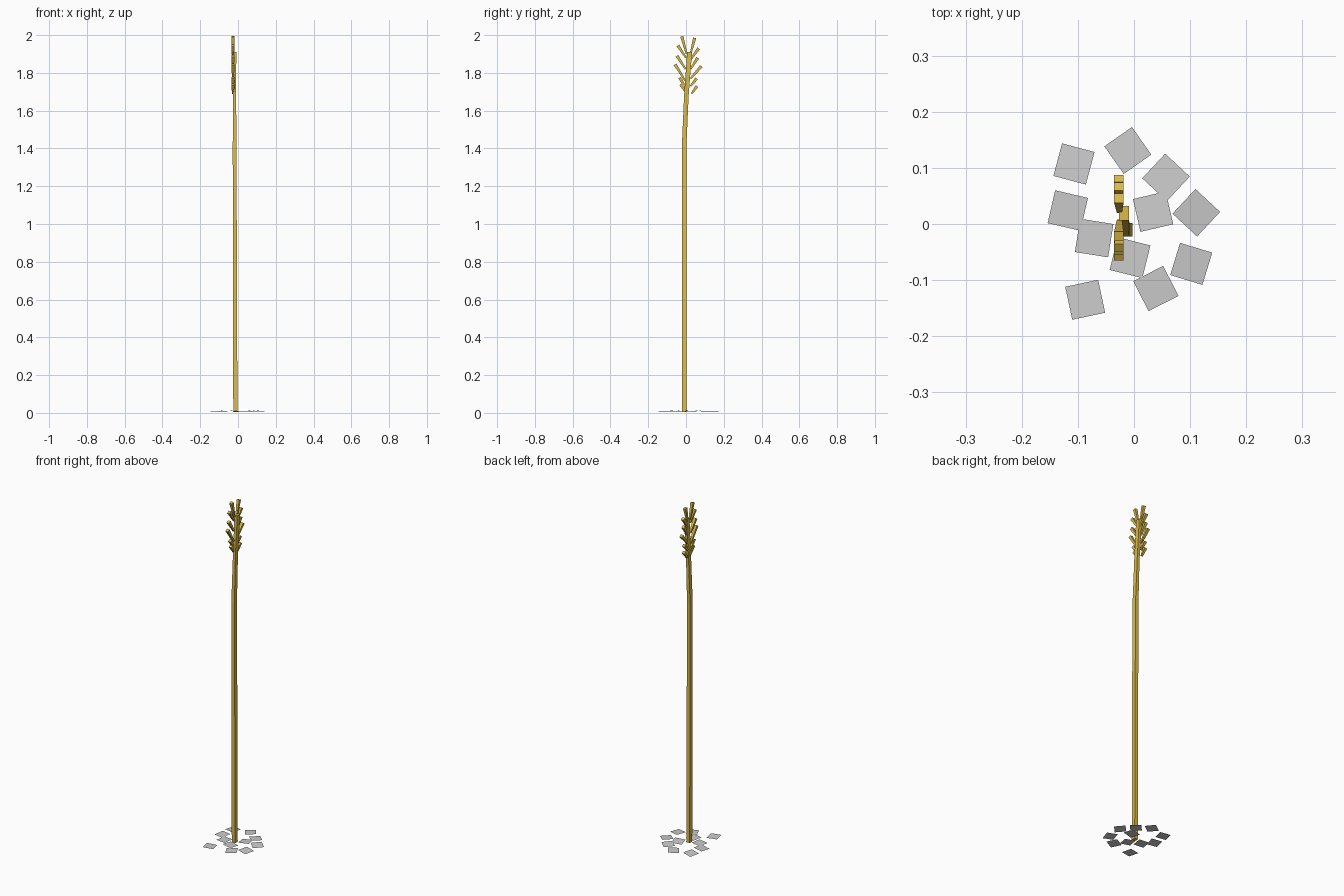
import bpy, random
from math import radians
from mathutils import Vector, Matrix

if "Cube" in bpy.data.objects:
    bpy.data.objects.remove(bpy.data.objects["Cube"])

random.seed(4)
straw = bpy.data.materials.new("straw")
straw.diffuse_color = (0.72, 0.5, 0.07, 1)
straw.use_nodes = True
straw.node_tree.nodes["Principled BSDF"].inputs["Base Color"].default_value = straw.diffuse_color


def make(name, verts, faces, mat=None):
    me = bpy.data.meshes.new(name)
    me.from_pydata(verts, [], faces)
    ob = bpy.data.objects.new(name, me)
    bpy.context.collection.objects.link(ob)
    if mat:
        me.materials.append(mat)
    return ob


def loft(name, rings):
    """Four-sided tube through rings of corner points."""
    n = len(rings)
    faces = [(3, 2, 1, 0), tuple(range(4 * n - 4, 4 * n))]
    for r in range(n - 1):
        for i in range(4):
            j = (i + 1) % 4
            faces.append((4*r + i, 4*r + j, 4*r + 4 + j, 4*r + 4 + i))
    return make(name, [p for ring in rings for p in ring], faces, straw)


CORNERS = ((-1, -1), (1, -1), (1, 1), (-1, 1))

# Stem: centre x, y, z and half sizes, leaning near the top
stem = [(-0.014, -0.010, 0.005, 0.011, 0.012),
        (-0.018, -0.010, 1.41, 0.010, 0.012),
        (-0.018, 0.002, 1.68, 0.008, 0.012),
        (-0.018, 0.019, 1.91, 0.009, 0.013)]
loft("stem", [[(x + a * hx, y + b * hy, z) for a, b in CORNERS]
              for x, y, z, hx, hy in stem])

# Grains: base (y, z) and tip (y, z), flaring towards the tip
grains = [(0.003, 1.90, -0.022, 1.993), (0.000, 1.88, -0.043, 1.945),
          (-0.002, 1.82, -0.048, 1.89), (-0.005, 1.76, -0.058, 1.845),
          (0.000, 1.72, -0.034, 1.775), (0.004, 1.69, -0.028, 1.74),
          (0.024, 1.90, 0.046, 1.985), (0.024, 1.87, 0.067, 1.93),
          (0.024, 1.82, 0.062, 1.88), (0.024, 1.77, 0.081, 1.835),
          (0.024, 1.73, 0.056, 1.77), (0.030, 1.69, 0.058, 1.73)]
for y0, z0, y1, z1 in grains:
    base, tip = Vector((-0.026, y0, z0)), Vector((-0.027, y1, z1))
    side = (tip - base).normalized().cross(Vector((1, 0, 0)))
    loft("grain", [[p + Vector((a * h, 0, 0)) - side * b * h for a, b in CORNERS]
                   for p, h in ((base, 0.0045), (tip, 0.0085))])

# Ground flakes: x, y and turn in degrees
flakes = [(-0.107, 0.107, -15), (-0.011, 0.131, 35), (0.057, 0.083, -43),
          (0.111, 0.020, -43), (-0.118, 0.024, -13), (-0.071, -0.025, -9),
          (0.034, 0.022, 13), (-0.007, -0.060, -14), (0.102, -0.071, -17),
          (0.039, -0.115, 27), (-0.087, -0.135, 12)]
for x, y, turn in flakes:
    tilt = [radians(random.uniform(-4, 4)) for _ in range(2)]
    m = (Matrix.Translation((x, y, 0.009)) @ Matrix.Rotation(tilt[0], 4, 'X')
         @ Matrix.Rotation(tilt[1], 4, 'Y') @ Matrix.Rotation(radians(turn), 4, 'Z'))
    make("ground_flake", [m @ Vector((a * 0.03, b * 0.03, 0)) for a, b in CORNERS],
         [(0, 1, 2, 3)])
